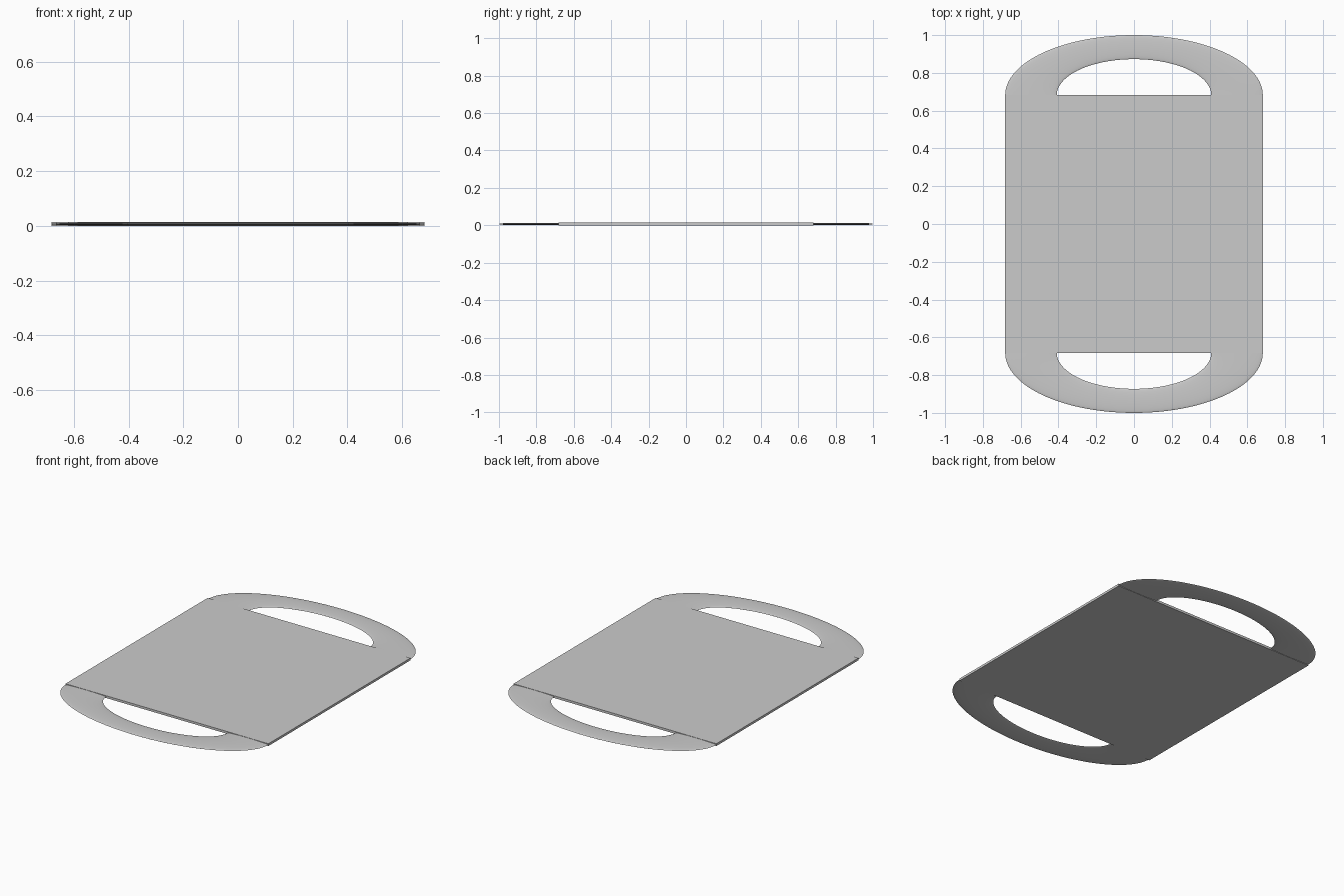
import bpy, bmesh
from math import cos, sin, pi

if "Cube" in bpy.data.objects:
    bpy.data.objects.remove(bpy.data.objects["Cube"])

HALF, THICK = 0.682, 0.014


def finish(bm, name, smooth):
    bmesh.ops.recalc_face_normals(bm, faces=bm.faces)
    me = bpy.data.meshes.new(name)
    bm.to_mesh(me)
    bm.free()
    ob = bpy.data.objects.new(name, me)
    bpy.context.collection.objects.link(ob)
    if smooth:
        bpy.ops.object.select_all(action='DESELECT')
        ob.select_set(True)
        bpy.context.view_layer.objects.active = ob
        bpy.ops.object.shade_smooth_by_angle()
    return ob


# Flat square board
bm = bmesh.new()
bmesh.ops.create_cube(bm, size=1)
for v in bm.verts:
    v.co = (v.co.x * 2 * HALF, v.co.y * 2 * HALF, (v.co.z + 0.5) * THICK)
finish(bm, "board", False)


def handle(name, side):
    """Flattened half ring joined to one end of the board."""
    arc, ring = 64, 24
    major, minor = 0.5455, 0.1365
    squash = (1 - HALF) / HALF
    bm = bmesh.new()
    rows = []
    for i in range(arc + 1):
        a = pi * i / arc
        row = []
        for j in range(ring):
            t = 2 * pi * j / ring
            r = major + minor * cos(t)
            row.append(bm.verts.new((r * cos(a),
                                     side * (HALF + squash * r * sin(a)),
                                     THICK / 2 + 0.0055 * sin(t))))
        rows.append(row)
    for p, q in zip(rows, rows[1:]):
        for j in range(ring):
            k = (j + 1) % ring
            bm.faces.new((p[j], p[k], q[k], q[j]))
    # close the ends against the board
    bm.faces.new(rows[0])
    bm.faces.new(rows[-1])
    finish(bm, name, True)


handle("front_handle", -1)
handle("back_handle", 1)
